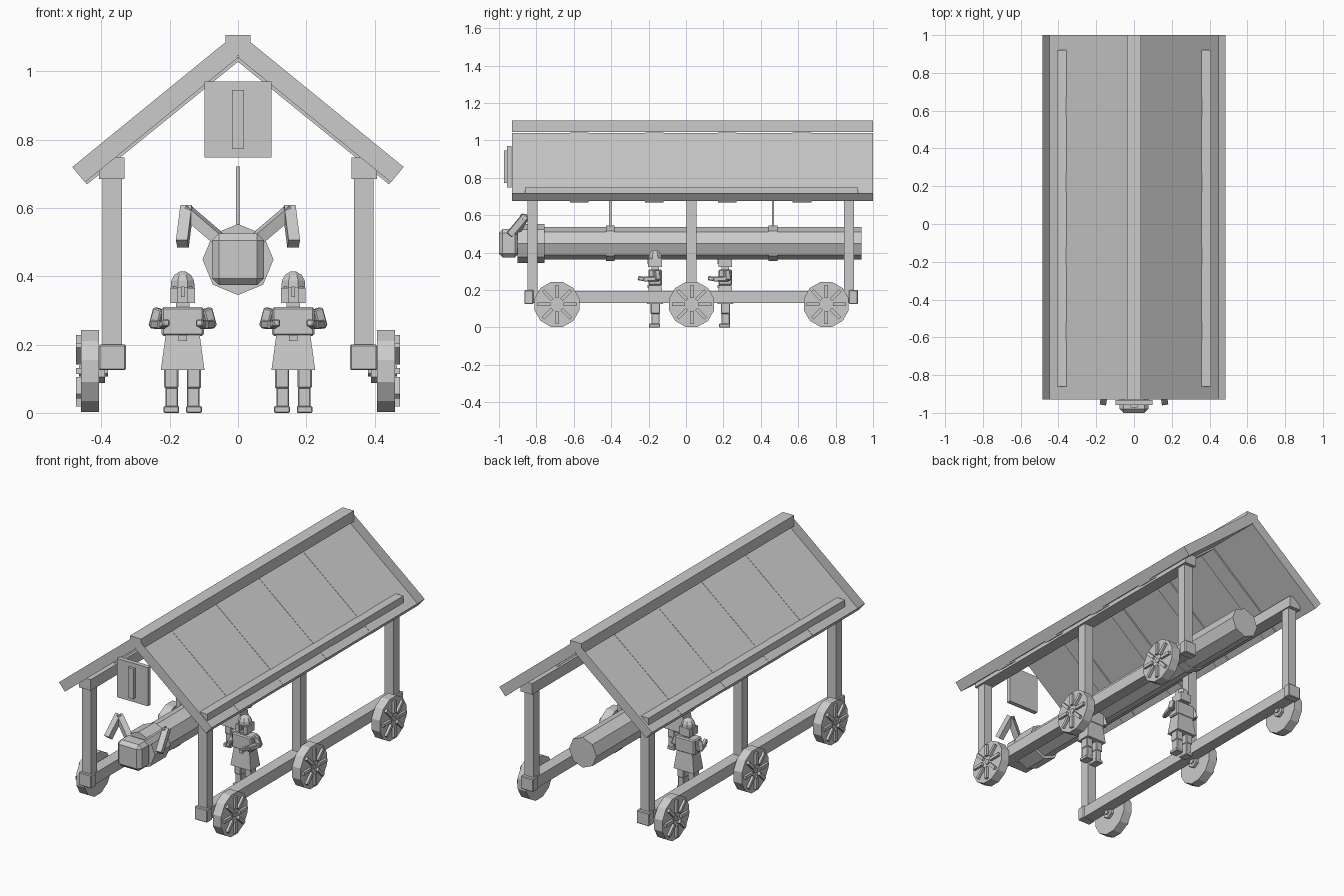
import bpy, bmesh, math
from mathutils import Vector, Matrix

if "Cube" in bpy.data.objects:
    bpy.data.objects.remove(bpy.data.objects["Cube"])

grey = bpy.data.materials.new("plain_grey")
grey.diffuse_color = (0.6, 0.6, 0.6, 1)
grey.use_nodes = True
grey.node_tree.nodes["Principled BSDF"].inputs["Base Color"].default_value = grey.diffuse_color


def finish(name, bm, bevel=0):
    me = bpy.data.meshes.new(name)
    bm.to_mesh(me)
    bm.free()
    me.materials.append(grey)
    ob = bpy.data.objects.new(name, me)
    bpy.context.collection.objects.link(ob)
    if bevel:
        m = ob.modifiers.new("bevel", 'BEVEL')
        m.width, m.segments = bevel, 1
    return ob


def box(name, x, y, z, bevel=0, taper=1):
    """Box from (min, max) ranges; taper scales the top in x and y."""
    bm = bmesh.new()
    bmesh.ops.create_cube(bm, size=1)
    for v in bm.verts:
        k = taper if v.co.z > 0 else 1
        v.co = Vector((sum(x) / 2 + v.co.x * (x[1] - x[0]) * k,
                       sum(y) / 2 + v.co.y * (y[1] - y[0]) * k,
                       sum(z) / 2 + v.co.z * (z[1] - z[0])))
    return finish(name, bm, bevel)


def tube(name, a, b, r1, r2, n, turn=0.0, bevel=0):
    """Cylinder or cone from point a to point b."""
    a, b = Vector(a), Vector(b)
    d = b - a
    bm = bmesh.new()
    bmesh.ops.create_cone(bm, cap_ends=True, segments=n, radius1=r1, radius2=r2, depth=d.length,
                          matrix=Matrix.Rotation(turn, 4, 'Z'))
    q = d.to_track_quat('Z', 'Y').to_matrix().to_4x4()
    bm.transform(Matrix.Translation((a + b) / 2) @ q)
    return finish(name, bm, bevel)


def bar(name, a, b, w, bevel=0):
    """Square bar between two points."""
    return tube(name, a, b, w * 0.7071, w * 0.7071, 4, math.pi / 4, bevel)


Y0, Y1 = -0.93, 1.0
APEX, EAVE_X, EAVE_Z = 1.04, 0.448, 0.675
NX, NZ = 0.037, 0.045          # roof thickness offset

for s, side in ((1, "right"), (-1, "left")):
    # Roof: underside sheet, end faces and eave face, open on top
    prof = [(0, APEX), (s * EAVE_X, EAVE_Z), (s * (EAVE_X + NX), EAVE_Z + NZ), (s * NX, APEX + NZ)]
    bm = bmesh.new()
    f = [bm.verts.new((x, Y0, z)) for x, z in prof]
    b = [bm.verts.new((x, Y1, z)) for x, z in prof]
    for face in (f, b, (f[0], f[1], b[1], b[0]), (f[1], f[2], b[2], b[1])):
        bm.faces.new(face)
    bmesh.ops.recalc_face_normals(bm, faces=bm.faces)
    finish(side + "_roof_slope", bm)

    # Roof battens under the sheet
    for i, y in enumerate((-0.57, -0.17, 0.22, 0.62)):
        bm = bmesh.new()
        prof = [(0, APEX - 0.012), (s * (EAVE_X - 0.006), EAVE_Z - 0.006),
                (s * EAVE_X, EAVE_Z + 0.002), (0, APEX + 0.002)]
        face = bm.faces.new([bm.verts.new((x, y - 0.05, z)) for x, z in prof])
        ext = bmesh.ops.extrude_face_region(bm, geom=[face])
        bmesh.ops.translate(bm, vec=(0, 0.1, 0),
                            verts=[g for g in ext['geom'] if isinstance(g, bmesh.types.BMVert)])
        bmesh.ops.recalc_face_normals(bm, faces=bm.faces)
        finish(f"{side}_batten_{i}", bm)

    # Frame: top plate, bottom rail, posts
    def xr(lo, hi):
        return tuple(sorted((s * lo, s * hi)))
    box(side + "_top_plate", xr(0.333, 0.407), (-0.86, 0.92), (0.685, 0.748))
    box(side + "_bottom_rail", xr(0.335, 0.402), (-0.855, 0.915), (0.13, 0.195))
    for y in (-0.84, 0.895):
        box(side + "_rail_cap", xr(0.328, 0.408), (y - 0.024, y + 0.024), (0.125, 0.2), 0.004)
    for y in (-0.82, 0.03, 0.872):
        box(side + "_post", xr(0.34, 0.396), (y - 0.027, y + 0.027), (0.19, 0.69))

    # Wheels with hub and eight raised spokes
    for y in (-0.69, 0.03, 0.75):
        c = 0.123
        tube(side + "_wheel", (s * 0.407, y, c), (s * 0.46, y, c), 0.124, 0.124, 12, math.pi / 12)
        tube(side + "_inner_hub", (s * 0.39, y, c), (s * 0.41, y, c), 0.035, 0.035, 6)
        tube(side + "_axle", (s * 0.38, y, c), (s * 0.465, y, c), 0.016, 0.016, 6)
        for k in range(8):
            t = k * math.pi / 4
            dy, dz = math.cos(t), math.sin(t)
            bar(side + "_spoke", (s * 0.465, y + 0.035 * dy, c + 0.035 * dz),
                (s * 0.465, y + 0.105 * dy, c + 0.105 * dz), 0.018)

    # Ram horns: up and out, then forward and down
    top = (s * 0.153, -0.862, 0.592)
    bar(side + "_horn_base", (s * 0.045, -0.915, 0.5), top, 0.034)
    bar(side + "_horn_tip", (s * 0.15, -0.86, 0.597), (s * 0.163, -0.945, 0.495), 0.034)

# Ridge beam and gable plaque
box("ridge_beam", (-0.036, 0.036), (Y0, Y1), (1.045, 1.107))
box("gable_plaque", (-0.098, 0.098), (-0.957, -0.932), (0.748, 0.97))
box("plaque_bar", (-0.018, 0.018), (-0.972, -0.955), (0.773, 0.946))

# Ram log with collar, head and hanging ropes
ZC = 0.449
tube("ram_log", (0, -0.9, ZC), (0, 0.937, ZC), 0.087, 0.087, 8)
tube("ram_collar", (0, -0.902, ZC), (0, -0.757, ZC), 0.104, 0.104, 8)
box("ram_head", (-0.076, 0.076), (-1.0, -0.895), (0.374, 0.525), 0.02)
for y in (-0.405, 0.465):
    tube("rope_ring", (0, y - 0.023, ZC), (0, y + 0.023, ZC), 0.095, 0.095, 8)
    bar("hanging_rope", (0, y, 0.53), (0, y, 0.722), 0.013)


# Soldiers
def soldier(cx, cy):
    def part(name, x, y, z, bevel=0, taper=1):
        return box("soldier_" + name, (cx + x[0], cx + x[1]), (cy + y[0], cy + y[1]), z, bevel, taper)
    for s in (1, -1):
        def xs(lo, hi):
            return tuple(sorted((s * lo, s * hi)))
        part("foot", xs(0.01, 0.056), (-0.034, 0.026), (0, 0.02), 0.003)
        part("boot", xs(0.013, 0.05), (-0.02, 0.024), (0.015, 0.075), 0.003)
        part("leg", xs(0.012, 0.054), (-0.024, 0.026), (0.072, 0.135), 0.004)
        p = Vector((cx, cy, 0))
        # arm bent forward at the elbow
        bar("soldier_upper_arm", p + Vector((s * 0.068, 0.005, 0.305)),
            p + Vector((s * 0.083, 0.012, 0.25)), 0.03, 0.004)
        bar("soldier_forearm", p + Vector((s * 0.084, 0.015, 0.26)),
            p + Vector((s * 0.06, -0.06, 0.258)), 0.026, 0.004)
        bar("soldier_hand", p + Vector((s * 0.06, -0.055, 0.258)),
            p + Vector((s * 0.048, -0.09, 0.264)), 0.022, 0.004)
        part("cheek_guard", xs(0.014, 0.036), (-0.037, 0.01), (0.322, 0.365))
    part("skirt", (-0.064, 0.064), (-0.043, 0.043), (0.125, 0.228), 0, 0.78)
    part("torso", (-0.062, 0.062), (-0.036, 0.036), (0.225, 0.31), 0.006)
    part("buckle", (-0.012, 0.012), (-0.042, -0.03), (0.21, 0.228))
    part("neck", (-0.02, 0.02), (-0.02, 0.02), (0.305, 0.328))
    part("head", (-0.028, 0.028), (-0.03, 0.03), (0.322, 0.37))
    part("nose_guard", (-0.005, 0.005), (-0.042, -0.028), (0.34, 0.37))
    part("helmet_back", (-0.034, 0.034), (0.0, 0.036), (0.322, 0.37))
    # faceted helmet dome
    for z0, z1, r0, r1 in ((0.365, 0.388, 0.038, 0.036), (0.388, 0.404, 0.036, 0.026),
                           (0.404, 0.414, 0.026, 0.009)):
        tube("soldier_helmet", (cx, cy, z0), (cx, cy, z1), r0, r1, 8, math.pi / 8)


soldier(0.162, -0.165)
soldier(-0.162, 0.21)
